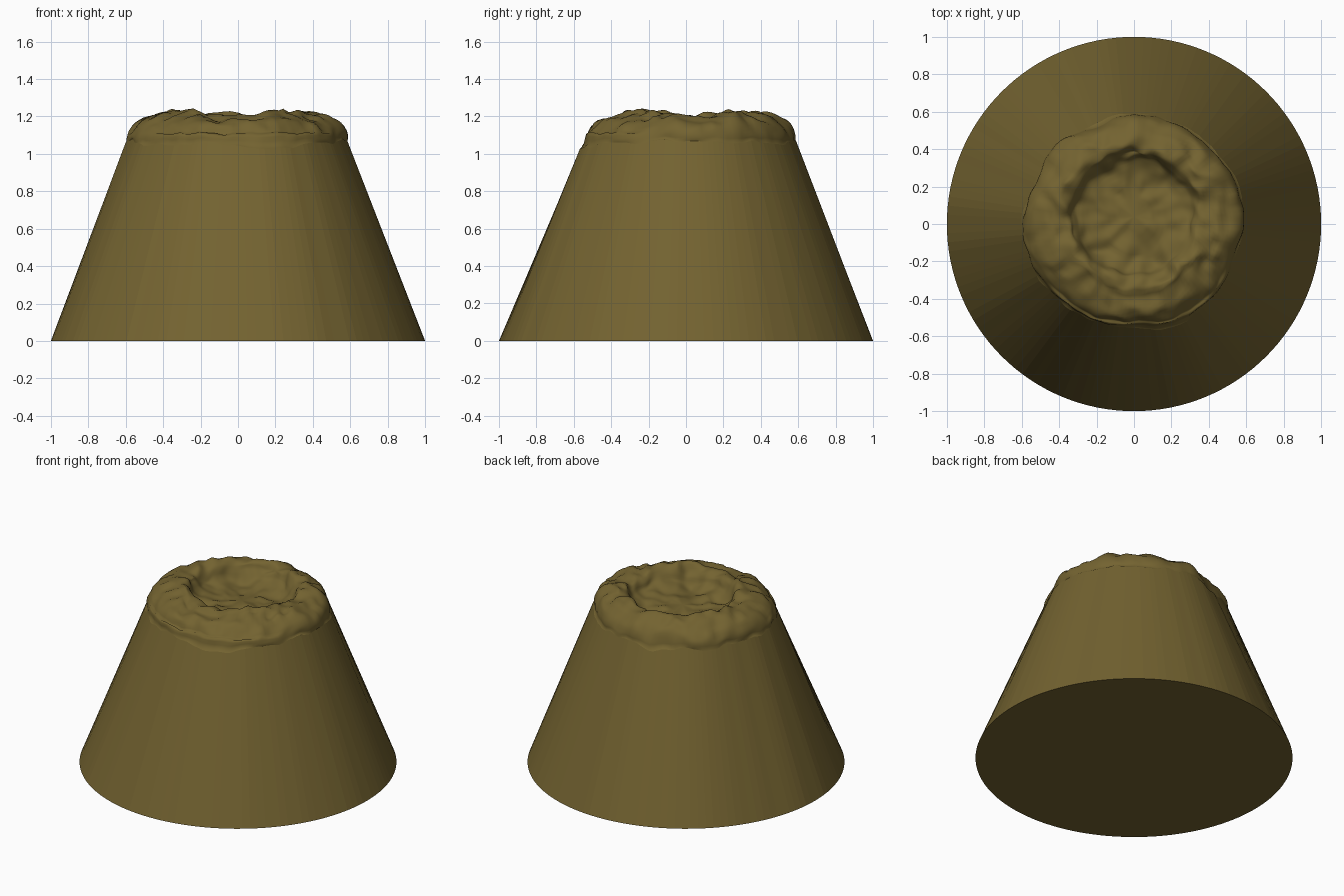
import bpy, bmesh, math
from mathutils import Vector, noise

if "Cube" in bpy.data.objects:
    bpy.data.objects.remove(bpy.data.objects["Cube"])

SEG = 128
rock = bpy.data.materials.new("olive_brown_rock")
rock.diffuse_color = (0.172, 0.124, 0.030, 1)
rock.use_nodes = True
rock.node_tree.nodes["Principled BSDF"].inputs["Base Color"].default_value = rock.diffuse_color

# Profile control points (radius, height, noise amount): neck -> rim -> crater -> floor
PROFILE = [(0.588, 1.05, .010), (0.583, 1.095, .014), (0.56, 1.145, .018),
           (0.515, 1.185, .022), (0.46, 1.21, .028), (0.40, 1.222, .032),
           (0.35, 1.207, .03), (0.32, 1.17, .026), (0.295, 1.13, .022),
           (0.245, 1.107, .022), (0.17, 1.105, .026), (0.08, 1.11, .022)]

# Outline radius of the rim at 16 even angles, counter-clockwise from +x
OUTLINE = [.585, .59, .58, .58, .588, .56, .59, .565,
           .597, .585, .56, .553, .545, .575, .568, .565]


def outline(a):
    """Smoothly blended outline radius at angle a, relative to the profile."""
    t = a / (2 * math.pi) * len(OUTLINE)
    i = int(t)
    s = t - i
    s = s * s * (3 - 2 * s)
    n = len(OUTLINE)
    return (OUTLINE[i % n] * (1 - s) + OUTLINE[(i + 1) % n] * s) / 0.588


def refine(pts, n=3):
    """Catmull-Rom refinement of the profile."""
    out = []
    for i in range(len(pts) - 1):
        p = [Vector(pts[max(0, min(len(pts) - 1, i + k))]) for k in (-1, 0, 1, 2)]
        for s in range(n):
            t = s / n
            out.append(0.5 * (2 * p[1] + (p[2] - p[0]) * t
                       + (2 * p[0] - 5 * p[1] + 4 * p[2] - p[3]) * t * t
                       + (3 * p[1] - p[0] - 3 * p[2] + p[3]) * t ** 3))
    return out + [Vector(pts[-1])]


def rough(v, f, seed):
    return noise.noise(v * f + Vector((seed, seed * 1.7, 3.1)))


bm = bmesh.new()
angles = [2 * math.pi * i / SEG for i in range(SEG)]
dirs = [Vector((math.cos(a), math.sin(a), 0)) for a in angles]

# Round base, then the rough rim and crater rings
rings = [[bm.verts.new(d) for d in dirs]]
for k, (r, z, amp) in enumerate(refine(PROFILE)):
    ring = []
    inner = max(0, min(1, (0.45 - r) / 0.12))        # crater sits slightly to the back
    for a, d in zip(angles, dirs):
        p = d * r * (outline(a) * (1 - inner) + inner) + Vector((0, 0.04 * inner, z))
        dr = 1.0 * amp * rough(p, 5, 11) + 0.7 * amp * rough(p, 13, 5)
        dz = 1.2 * amp * rough(p, 6, 23) + 0.8 * amp * rough(p, 15, 8)
        foot = 0.04 * rough(d, 2.5, 4) + 0.02 * rough(d, 7, 9)
        if k == 0:                                   # wavy foot of the rim, on the cone
            dz = foot
            dr = 0.008 - 0.38 * dz + 0.008 * rough(d, 9, 2)
        elif k < 5:
            dz = dz * k / 5 + foot * (1 - k / 5)
            dr -= 0.3 * foot * (1 - k / 5)
        # the front shoulder slopes more gently, also inside the crater
        if 0.4 < r < 0.57:
            dz -= 0.022 * max(0, -d.y)
        p += d * dr
        p.z += dz
        ring.append(bm.verts.new(p))
    rings.append(ring)

for a, b in zip(rings, rings[1:]):
    for i in range(SEG):
        j = (i + 1) % SEG
        f = bm.faces.new((a[i], a[j], b[j], b[i]))
        f.smooth = a is not rings[0]
# Crater floor centre and underside
c = bm.verts.new((0, 0.04, 1.11))
for i in range(SEG):
    bm.faces.new((rings[-1][i], rings[-1][(i + 1) % SEG], c)).smooth = True
bm.faces.new(list(reversed(rings[0])))

me = bpy.data.meshes.new("volcano_cone")
bm.to_mesh(me)
bm.free()
me.materials.append(rock)
ob = bpy.data.objects.new("volcano_cone", me)
bpy.context.collection.objects.link(ob)
